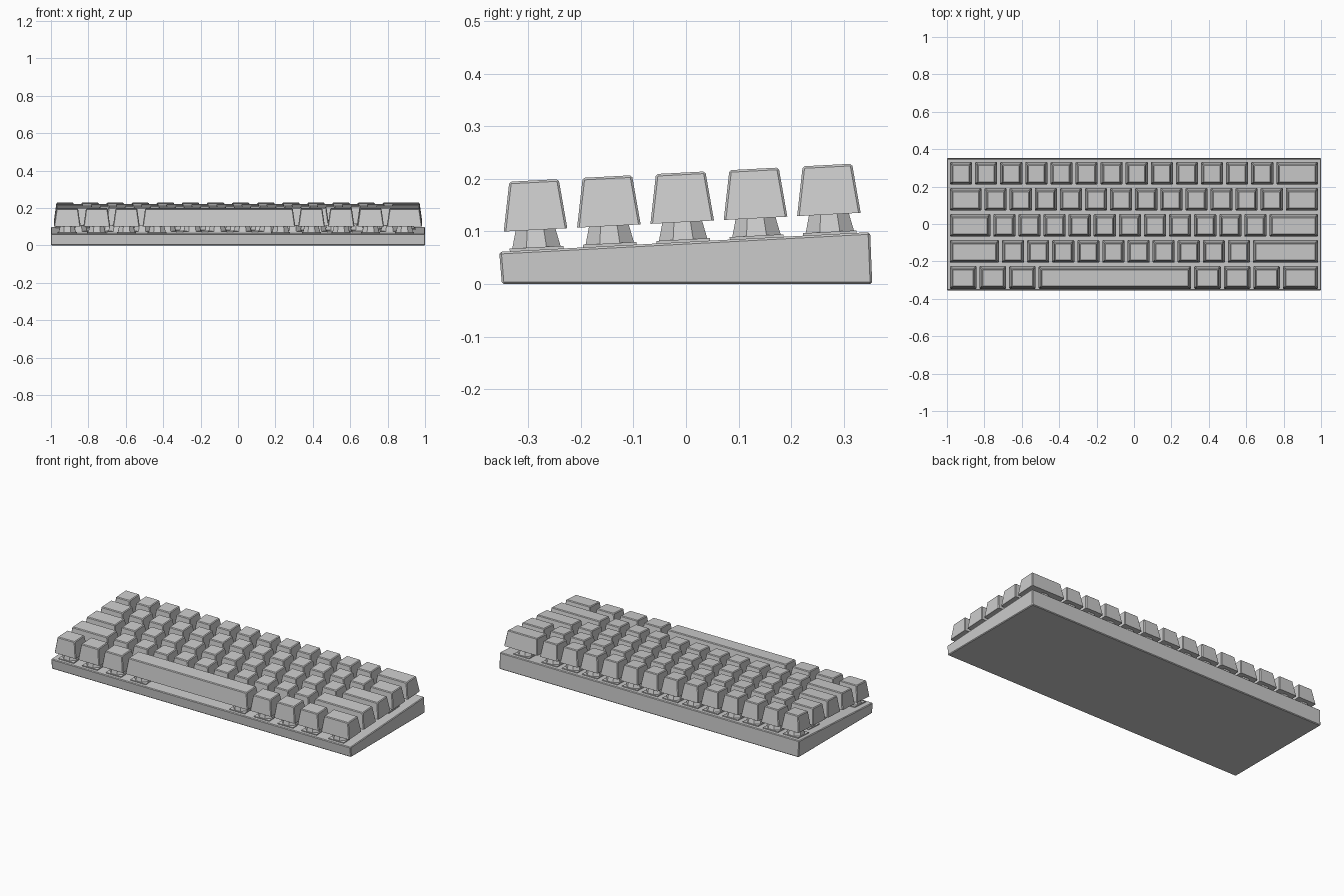
import bpy, bmesh, math
from mathutils import Matrix, Vector

if "Cube" in bpy.data.objects:
    bpy.data.objects.remove(bpy.data.objects["Cube"])

SLOPE = math.atan(0.0525)          # tilt of the case top
TILT = Matrix.Rotation(SLOPE, 4, 'X')
U, GAP, DEPTH, HEIGHT = 0.1342, 0.016, 0.121, 0.094


def top_z(y):
    return 0.0798 + 0.0525 * y


def bevel(bm, width):
    bmesh.ops.bevel(bm, geom=bm.edges[:], offset=width, segments=1,
                    affect='EDGES', clamp_overlap=True)


def to_mesh(bm, name):
    bmesh.ops.recalc_face_normals(bm, faces=bm.faces[:])
    me = bpy.data.meshes.new(name)
    bm.to_mesh(me)
    bm.free()
    return me


def place(name, me, x=0, y=0, offset=None):
    ob = bpy.data.objects.new(name, me)
    bpy.context.collection.objects.link(ob)
    if offset is not None:
        up = TILT @ Vector((0, 0, offset))
        ob.matrix_world = Matrix.Translation(Vector((x, y, top_z(y))) + up) @ TILT
    return ob


def keycap_mesh(width):
    # tapered block standing on its local z = 0
    bm = bmesh.new()
    bmesh.ops.create_cube(bm, size=1)
    for v in bm.verts:
        inset = 0.0135 if v.co.z > 0 else 0
        v.co.x = math.copysign(width / 2 - inset, v.co.x)
        v.co.y = math.copysign(DEPTH / 2 - inset, v.co.y) + (0.002 if inset else 0)
        v.co.z = HEIGHT if v.co.z > 0 else 0
    rim = [e for e in bm.edges if any(v.co.z > 0.01 for v in e.verts)]
    bmesh.ops.bevel(bm, geom=rim, offset=0.004, segments=1, affect='EDGES')
    return to_mesh(bm, "keycap")


# wedge case, extruded from its side profile
bm = bmesh.new()
profile = [(-0.35, 0), (0.354, 0), (0.35, 0.0985), (-0.355, 0.061)]
face = bm.faces.new([bm.verts.new((-1, y, z)) for y, z in profile])
ext = bmesh.ops.extrude_face_region(bm, geom=[face])
bmesh.ops.translate(bm, vec=(2, 0, 0),
                    verts=[g for g in ext['geom'] if isinstance(g, bmesh.types.BMVert)])
bmesh.ops.recalc_face_normals(bm, faces=bm.faces[:])
bevel(bm, 0.004)
place("case", to_mesh(bm, "case"))

# octagonal switch body
bm = bmesh.new()
bmesh.ops.create_cone(bm, cap_ends=True, segments=8, radius1=0.05, radius2=0.038,
                      depth=0.046,
                      matrix=Matrix.Translation((0, 0, 0.023)) @ Matrix.Rotation(math.pi / 8, 4, 'Z'))
switch_mesh = to_mesh(bm, "switch")

# thin square switch collar
bm = bmesh.new()
bmesh.ops.create_cube(bm, size=1, matrix=Matrix.Diagonal((0.102, 0.102, 0.01, 1)))
collar_mesh = to_mesh(bm, "switch_collar")

# rows from front to back: list of key widths, the last key fills the row
M = 0.158
rows = [[M] * 3 + [0.832] + [M] * 3,
        [0.278] + [U] * 10,
        [0.232] + [U] * 11,
        [0.185] + [U] * 12,
        [U] * 13]
caps = {}
for r, widths in enumerate(rows):
    y = -0.284 + r * 0.1394
    x = -0.992
    for w in widths + [1.984 - sum(widths)]:
        key = round(w, 4)
        if key not in caps:
            caps[key] = keycap_mesh(w - GAP)
        cx = x + w / 2
        place("space_bar" if w > 0.5 else "keycap", caps[key], cx, y, 0.038)
        # the long bar rests on two switches
        for dx in ((-0.33, 0.33) if w > 0.5 else (0,)):
            place("switch_collar", collar_mesh, cx + dx, y, 0)
            place("switch", switch_mesh, cx + dx, y, 0.004)
        x += w
